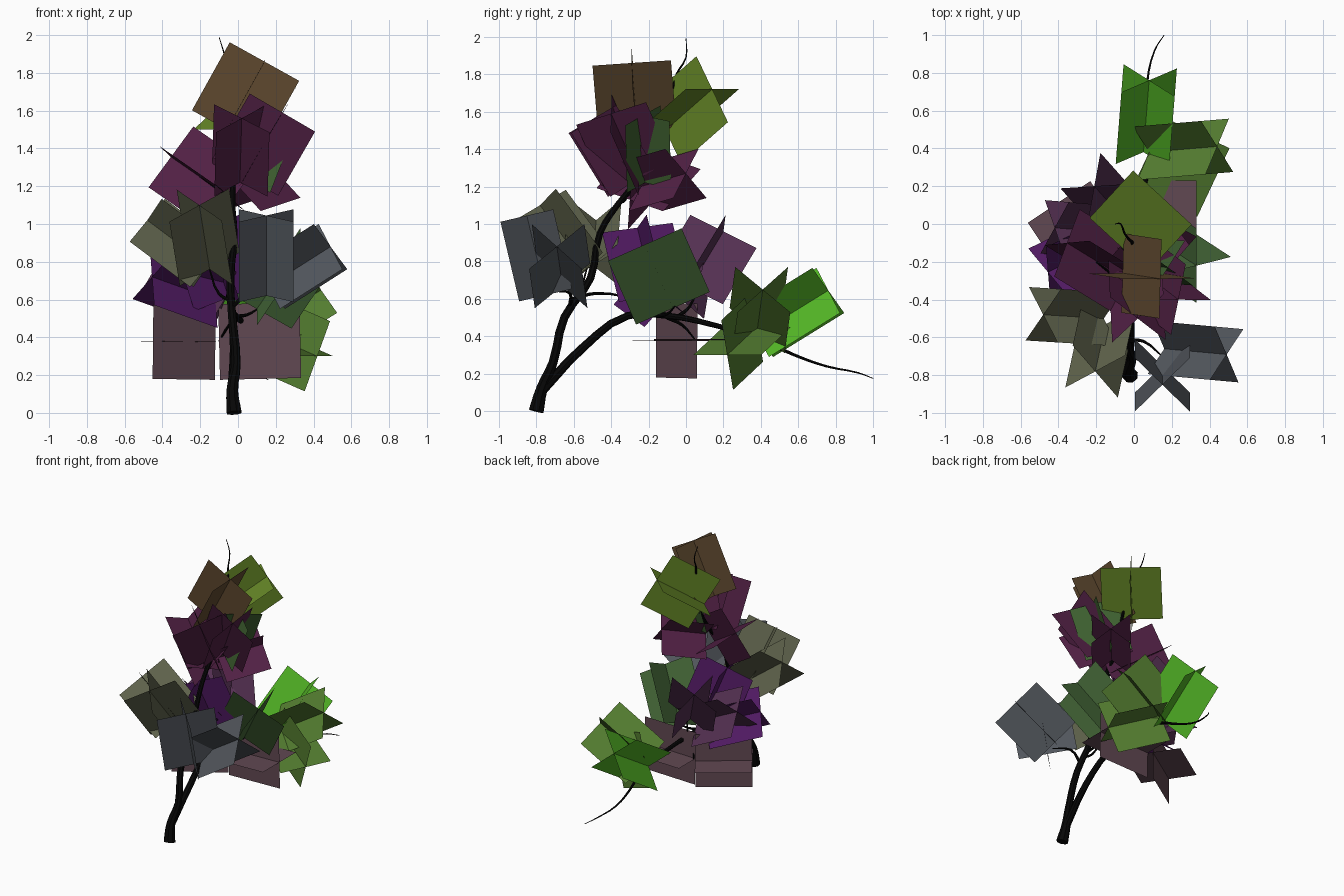
import bpy, bmesh, math
from mathutils import Vector


def material(name, rgb):
    m = bpy.data.materials.new(name)
    m.diffuse_color = (*rgb, 1)
    return m


bark = material("bark", (0.002, 0.002, 0.002))


def limb(name, pts):
    """Tapered round branch; every point is x, y, z, radius."""
    cu = bpy.data.curves.new(name, 'CURVE')
    cu.dimensions = '3D'
    cu.bevel_depth = 1.0
    cu.bevel_resolution = 2
    cu.resolution_u = 3
    cu.use_fill_caps = True
    sp = cu.splines.new('BEZIER')
    sp.bezier_points.add(len(pts) - 1)
    for bp, (x, y, z, r) in zip(sp.bezier_points, pts):
        bp.co = (x, y, z)
        bp.radius = r
        bp.handle_left_type = bp.handle_right_type = 'AUTO'
    cu.materials.append(bark)
    ob = bpy.data.objects.new(name, cu)
    bpy.context.collection.objects.link(ob)
    # real mesh so the shading can be smoothed
    bpy.ops.object.select_all(action='DESELECT')
    ob.select_set(True)
    bpy.context.view_layer.objects.active = ob
    bpy.ops.object.convert(target='MESH')
    bpy.ops.object.shade_smooth_by_angle()


def sprigs(name, rgb, items):
    """Leaf sprigs: two square cards crossing along the base-to-tip line."""
    bm = bmesh.new()
    for base, tip, roll, half in items:
        b, t = Vector(base), Vector(tip)
        d = (t - b).normalized()
        side = d.cross(Vector((0, 0, 1))).normalized()
        up = side.cross(d)
        for a in (math.radians(roll), math.radians(roll + 90)):
            s = (side * math.cos(a) + up * math.sin(a)) * half
            bm.faces.new([bm.verts.new(v) for v in (b - s, b + s, t + s, t - s)])
    me = bpy.data.meshes.new(name)
    bm.to_mesh(me)
    bm.free()
    me.materials.append(material(name + "_color", rgb))
    bpy.context.collection.objects.link(bpy.data.objects.new(name, me))


# trunk rising into the tall crown
limb("trunk", [(-0.02, -0.80, 0, .042), (-0.03, -0.77, .12, .032), (-0.01, -0.71, .26, .025),
               (-0.03, -0.65, .50, .023), (-0.04, -0.51, .71, .021), (-0.02, -0.46, .95, .018),
               (-0.03, -0.36, 1.11, .016), (-0.02, -0.21, 1.30, .013), (0.0, -0.12, 1.52, .010),
               (-0.05, -0.05, 1.80, .006), (-0.07, 0.0, 1.89, .004), (-0.10, 0.0, 1.99, .002)])
# long arching side bough
limb("bough", [(-0.03, -0.76, .12, .026), (-0.02, -0.55, .34, .023), (-0.03, -0.31, .51, .020),
               (-0.01, -0.10, .51, .017), (0.04, 0.15, .46, .014), (0.09, 0.38, .39, .011),
               (0.07, 0.58, .30, .008), (0.07, 0.75, .24, .006), (0.11, 0.92, .205, .004),
               (0.16, 1.0, .175, .002)])
# twigs that carry the sprigs
twigs = [
    [(-0.03, -0.60, .59), (-0.10, -0.57, .63), (-0.15, -0.53, .76)],
    [(-0.03, -0.62, .56), (0.05, -0.62, .63), (0.15, -0.70, .64)],
    [(-0.03, -0.60, .60), (-0.05, -0.48, .63), (-0.06, -0.26, .60)],
    [(-0.01, -0.10, .50), (-0.05, -0.02, .46), (-0.10, 0.05, .38)],
    [(-0.01, -0.15, .51), (0.05, -0.10, .52), (0.12, -0.06, .56)],
    [(-0.02, -0.05, .50), (-0.03, 0.02, .56), (-0.05, 0.06, .66)],
    [(-0.03, -0.34, 1.12), (-0.10, -0.28, 1.18), (-0.20, -0.20, 1.25)],
]
for i, t in enumerate(twigs):
    limb("twig_%d" % (i + 1), [(*p, r) for p, r in zip(t, (.011, .008, .004))])

# crown leaves
sprigs("brown_leaves", (.12, .07, .03), [((-.06, -.26, 1.50), (.14, -.29, 1.86), -8, .21)])
sprigs("yellow_green_leaves", (.13, .24, .02), [((-.08, -.11, 1.50), (.15, .14, 1.72), 0, .21)])
sprigs("magenta_leaves", (.085, .015, .06), [
    ((.01, -.29, 1.22), (.02, -.50, 1.56), 45, .20),
    ((.04, -.25, 1.25), (.235, -.40, 1.59), 59, .20),
    ((-.03, -.30, 1.13), (-.355, -.10, 1.355), 69, .20),
    ((0, -.24, 1.20), (.21, .00, 1.27), 45, .19)])
sprigs("inner_green_leaves", (.05, .12, .03), [((.04, -.22, 1.22), (.18, -.23, 1.58), 30, .17)])

# front leaves on either side of the trunk
sprigs("olive_grey_leaves", (.12, .13, .075), [
    ((-.16, -.50, .78), (-.48, -.48, 1.02), 45, .20),
    ((-.15, -.53, .76), (-.205, -.78, 1.10), 43, .20)])
sprigs("grey_leaves", (.085, .095, .11), [
    ((.15, -.75, .62), (.15, -.85, 1.045), 45, .205),
    ((.16, -.66, .67), (.49, -.69, .88), 45, .20)])

# leaves along the bough
sprigs("purple_leaves", (.08, .01, .12), [
    ((-.12, -.09, .60), (-.455, -.255, .72), 52, .20),
    ((-.05, -.17, .61), (-.17, -.26, .98), 20, .20)])
sprigs("mauve_leaves", (.09, .03, .085), [
    ((-.05, .02, .66), (-.21, .20, .96), 45, .20),
    ((-.06, -.05, .62), (-.42, -.02, .80), 45, .20)])
sprigs("low_mauve_leaves", (.12, .065, .085), [
    ((-.12, .06, .375), (-.45, -.16, .38), 0, .20),
    ((-.10, .03, .375), (.33, .03, .385), 0, .20)])
sprigs("side_green_leaves", (.06, .14, .04), [((.10, -.07, .55), (.33, -.22, .89), -40, .215)])
sprigs("olive_green_leaves", (.09, .21, .03), [
    ((.08, .38, .43), (.44, .41, .65), 45, .20),
    ((.08, .38, .45), (.42, .22, .30), 0, .20)])
sprigs("bright_green_leaves", (.09, .48, .02), [((.05, .38, .41), (.08, .76, .645), 45, .20)])
